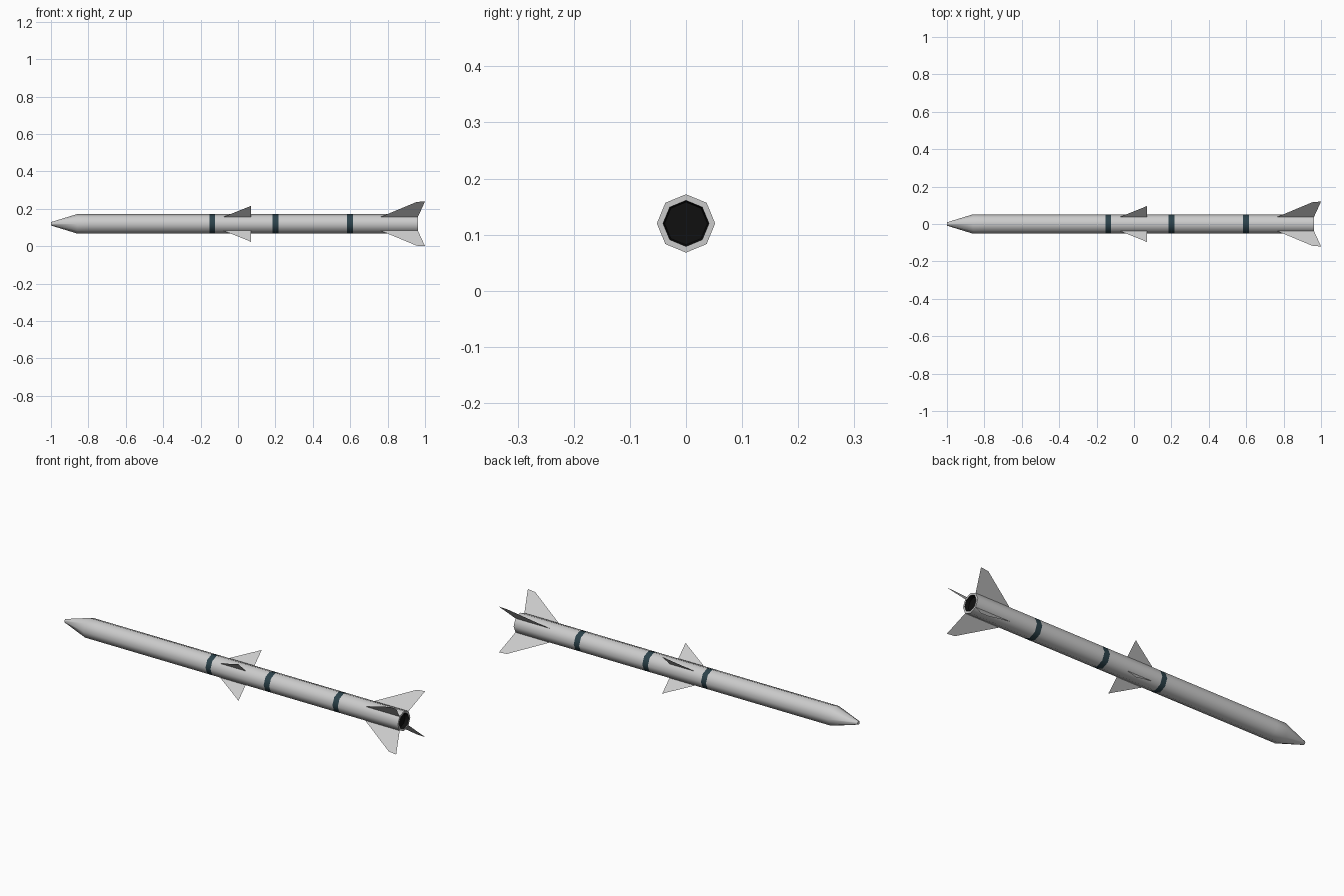
import bpy, bmesh
from math import cos, sin, pi, radians
from mathutils import Vector

if "Cube" in bpy.data.objects:
    bpy.data.objects.remove(bpy.data.objects["Cube"])

AXIS_Z = 0.12   # height of the long axis
R = 0.052       # body radius
SIDES = 8


def material(name, rgb):
    m = bpy.data.materials.new(name)
    m.diffuse_color = (*rgb, 1)
    m.use_nodes = True
    m.node_tree.nodes["Principled BSDF"].inputs["Base Color"].default_value = m.diffuse_color
    return m


def finish(name, bm, mat=None, smooth=True):
    me = bpy.data.meshes.new(name)
    bm.to_mesh(me)
    bm.free()
    ob = bpy.data.objects.new(name, me)
    bpy.context.collection.objects.link(ob)
    if mat:
        me.materials.append(mat)
    if smooth:
        bpy.ops.object.select_all(action='DESELECT')
        ob.select_set(True)
        bpy.context.view_layer.objects.active = ob
        bpy.ops.object.shade_smooth_by_angle(angle=radians(60))
    return ob


def lathe(name, profile, mat=None, cap_start=False, cap_end=False):
    """Octagonal turning around the long axis from (x, radius) points."""
    bm = bmesh.new()
    rings = [[bm.verts.new((x, r * cos(2 * pi * i / SIDES),
                            AXIS_Z + r * sin(2 * pi * i / SIDES)))
              for i in range(SIDES)] for x, r in profile]
    for a, b in zip(rings, rings[1:]):
        for i in range(SIDES):
            j = (i + 1) % SIDES
            bm.faces.new((a[j], a[i], b[i], b[j]))
    if cap_start:
        bm.faces.new(rings[0])
    if cap_end:
        bm.faces.new(rings[-1][::-1])
    # faces point outward along the direction of the profile
    bmesh.ops.reverse_faces(bm, faces=bm.faces)
    return finish(name, bm, mat)


def fins(name, outline):
    """Four thin fins in an X layout; outline is (x, y/z offset)."""
    bm = bmesh.new()
    for sy in (-1, 1):
        for sz in (-1, 1):
            bm.faces.new([bm.verts.new((x, sy * d, AXIS_Z + sz * d))
                          for x, d in outline])
    return finish(name, bm, smooth=False)


band_mat = material("dark_teal", (0.025, 0.055, 0.07))
black = material("black", (0.005, 0.005, 0.005))

# Nose cone with front body section, then bands and body sections
bands = [(-0.152, -0.123), (0.185, 0.217), (0.583, 0.614)]
lathe("nose_and_front_body",
      [(-1, 0.009), (-0.86, R), (-0.8, R), (bands[0][0], R)], cap_start=True)
for n, (x0, x1) in enumerate(bands, 1):
    lathe(f"band_{n}", [(x0, R), (x1, R)], band_mat)
lathe("middle_body", [(bands[0][1], R), (bands[1][0], R)])
lathe("rear_body", [(bands[1][1], R), (bands[2][0], R)])

# Tail section with flat rim, and dark exhaust recess
TAIL = 0.962
lathe("tail_body", [(bands[2][1], R), (TAIL, R), (TAIL, 0.041)])
lathe("exhaust", [(TAIL, 0.041), (TAIL - 0.02, 0.038)], black, cap_end=True)

# Fins
ROOT = R * cos(pi / 4)
fins("middle_fins", [(-0.078, ROOT), (0.055, 0.09), (0.07, 0.097), (0.07, ROOT)])
fins("tail_fins", [(0.763, ROOT), (0.955, 0.117), (1.0, 0.12), (TAIL, ROOT)])
